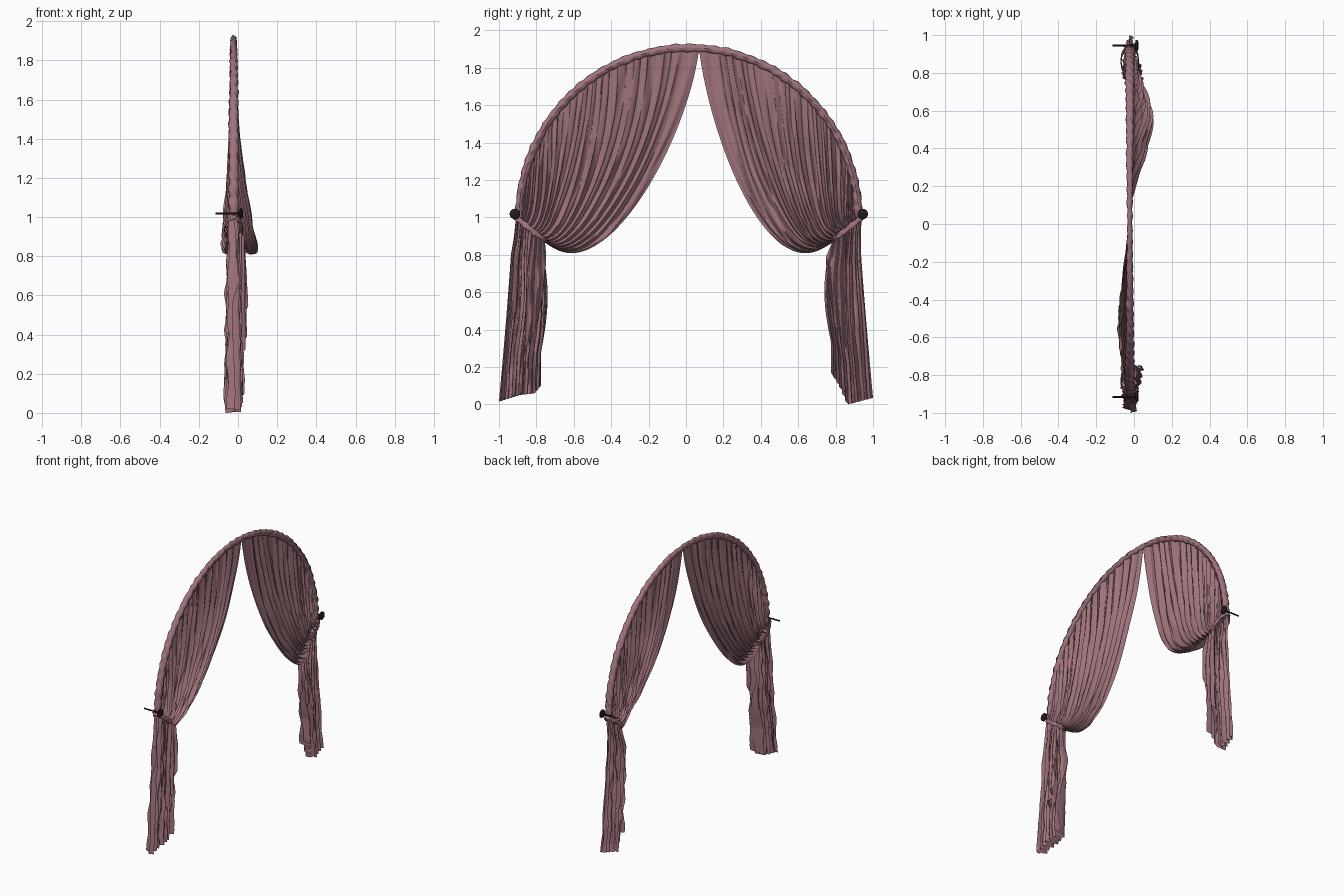
import bpy
from math import sin, cos, pi, radians, hypot
from mathutils import Vector, noise

cube = bpy.data.objects.get("Cube")
if cube:
    bpy.data.objects.remove(cube, do_unlink=True)


def material(name, color):
    m = bpy.data.materials.new(name)
    m.use_nodes = True
    m.diffuse_color = color
    m.node_tree.nodes["Principled BSDF"].inputs["Base Color"].default_value = color
    return m


ROSE = material("dusty rose cloth", (0.35, 0.175, 0.2, 1))
DARK = material("dark metal", (0.02, 0.01, 0.012, 1))

MID_X, MID_Y, SPRING_Z = -0.022, 0.015, 1.0


def lerp(a, b, t):
    return a + (b - a) * t


def piecewise(points, t):
    for (t0, a), (t1, b) in zip(points, points[1:]):
        if t <= t1:
            return lerp(a, b, (t - t0) / (t1 - t0))
    return points[-1][1]


def wobble(a, b, seed):
    return noise.noise(Vector((a, b, seed)))


def sheet(name, nu, nv, fn, mat, angle=75):
    """Grid surface from fn(u, v), both running 0 to 1."""
    verts = [fn(i / nu, j / nv) for j in range(nv + 1) for i in range(nu + 1)]
    w = nu + 1
    faces = [(j * w + i, j * w + i + 1, (j + 1) * w + i + 1, (j + 1) * w + i)
             for j in range(nv) for i in range(nu)]
    mesh = bpy.data.meshes.new(name)
    mesh.from_pydata(verts, [], faces)
    mesh.materials.append(mat)
    obj = bpy.data.objects.new(name, mesh)
    bpy.context.collection.objects.link(obj)
    bpy.ops.object.select_all(action="DESELECT")
    obj.select_set(True)
    bpy.context.view_layer.objects.active = obj
    bpy.ops.object.shade_smooth_by_angle(angle=radians(angle))
    return obj


def gather(u, s):
    """Line where the cloth is tied, from inner edge (0) to knob (1)."""
    return s * lerp(0.77, 0.925, u) + MID_Y, lerp(0.875, 1.0, u ** 1.3)


def make_drape(s, side):
    end = 0.06 if s > 0 else pi - 0.06
    seed = 3.0 + s

    def strand(u, t):
        a = lerp(1.51, end, u)
        ty, tz = MID_Y + 0.9 * cos(a), SPRING_Z + 0.9 * sin(a)
        gy, gz = gather(u, s)
        p = [(ty, tz),
             (ty + s * 0.065 * (1 - u), tz - 0.5 * (tz - gz)),
             (s * lerp(0.46, 0.93, u), lerp(0.57, 1.02, u)),
             (gy, gz)]
        k = [(1 - t) ** 3, 3 * t * (1 - t) ** 2, 3 * t * t * (1 - t), t ** 3]
        return (sum(w * q[0] for w, q in zip(k, p)),
                sum(w * q[1] for w, q in zip(k, p)))

    def point(u, t):
        # Irregular pleats that lean over one another
        phase = 2 * pi * 17 * (u + 0.035 * wobble(u * 7, t * 1.5, seed))
        fine = 9 * wobble(u * 9, t * 3, seed + 5) + phase * 2.3
        lean = 0.010 * sin(phase * 2) * sin(pi * u) * (1 - 0.5 * t)
        y, z = strand(u + lean, t)
        amp = 0.010 + 0.020 * t * (0.6 + 0.4 * u)
        edge = min(1, 0.35 + 6 * u)
        x = amp * edge * (sin(phase) + 0.3 * sin(fine))
        x += 0.016 * wobble(u * 26, t * 9, seed + 9) * t
        # Loose inner belly swings away from the plane
        swing = 0.115 if s > 0 else -0.05
        x += swing * (1 - u) ** 2 * sin(pi * t ** 2.2)
        return MID_X + x, y, z

    sheet(side + "_swag_drape", 220, 70, point, ROSE)


def make_tail(s, side):
    hem = ([(0, 0.17), (0.2, 0.10), (0.3, 0.05), (0.4, 0.0), (1, 0.035)] if s > 0
           else [(0, 0.10), (0.15, 0.06), (0.5, 0.05), (1, 0.015)])
    seed = 20 + s

    def point(u, v):
        gy, gz = gather(u, s)
        inner = 0.775 - 0.035 * sin(pi * min(1, v * 1.3))
        outer = 0.925 + 0.075 * v ** 1.2
        y = lerp(gy, s * lerp(inner, outer, u), min(1, v * 5))
        z = lerp(gz, piecewise(hem, u), v)
        phase = 2 * pi * 6.5 * (u + 0.05 * wobble(u * 4, v * 2, seed))
        calm = 1 - 0.7 * u if s > 0 else 1 - 0.3 * u
        x = calm * lerp(0.03, 0.046, v) * (sin(phase) + 0.25 * sin(phase * 2.7 + 3 * v))
        x += 0.015 * wobble(u * 14, v * 8, seed + 4)
        y += 0.006 * sin(2 * phase) * sin(pi * u)
        return MID_X + x, y, z

    sheet(side + "_hanging_tail", 90, 50, point, ROSE)

    # Short folded cascade lying over the inner part of the tail
    def cascade(u, v):
        gy, gz = gather(u * 0.45, s)
        y = lerp(gy, s * (lerp(0.745, 0.85, u) + 0.02 * v * v), min(1, v * 3))
        z = lerp(gz, piecewise([(0, 0.60), (0.3, 0.42), (0.6, 0.36), (1, 0.28)], u), v)
        phase = 2 * pi * 3 * (u + 0.07 * wobble(u * 3, v * 3, seed + 8))
        x = 0.042 + 0.02 * v * (1 - u) + 0.014 * sin(phase)
        return MID_X + x, y, z

    sheet(side + "_cascade_fold", 40, 30, cascade, ROSE)


def make_tieback(s, side):
    # Cloth loop from the knob around the gathered bundle
    a, b = Vector(gather(0, s)), Vector(gather(1, s))
    mid, axis = (a + b) / 2, (b - a) / 2
    across = Vector((-axis.y, axis.x)).normalized()

    def point(u, v):
        t, r = 2 * pi * u, 2 * pi * v
        ridge = 1 + 0.2 * sin(9 * t + 2 * r)
        grow = 1 + 0.07 * cos(r) * ridge
        q = mid + axis * cos(t) * grow + across * 0.014 * sin(r) * ridge
        return MID_X + 0.046 * sin(t) * grow, q.x, q.y

    sheet(side + "_tieback", 72, 12, point, ROSE)


def make_knob(s, side):
    # Turned rod with a flat round head
    profile = [(-0.115, 0), (-0.115, 0.005), (0.0, 0.005), (0.006, 0.014),
               (0.009, 0.028), (0.018, 0.028), (0.024, 0.019), (0.025, 0)]
    n = len(profile) - 1

    def point(u, v):
        x, r = profile[round(v * n)]
        return (x, MID_Y + s * 0.93 + r * cos(2 * pi * u),
                1.018 + r * sin(2 * pi * u))

    sheet(side + "_holdback_knob", 24, n, point, DARK, 35)


# Gathered band along the arch
def arch_band(u, v):
    a, r = pi * u, 2 * pi * v
    crinkle = 1 + 0.22 * wobble(u * 70, v * 3, 50) + 0.12 * sin(u * 260 + 2 * r)
    rad = 0.907 + 0.021 * sin(r) * crinkle
    half = 0.013 + 0.012 * abs(cos(a))
    return (MID_X + half * cos(r) * crinkle,
            MID_Y + rad * cos(a), SPRING_Z + rad * sin(a))


sheet("arch_band", 260, 12, arch_band, ROSE)

for s, side in ((1, "rear"), (-1, "front")):
    make_drape(s, side)
    make_tail(s, side)
    make_tieback(s, side)
    make_knob(s, side)
